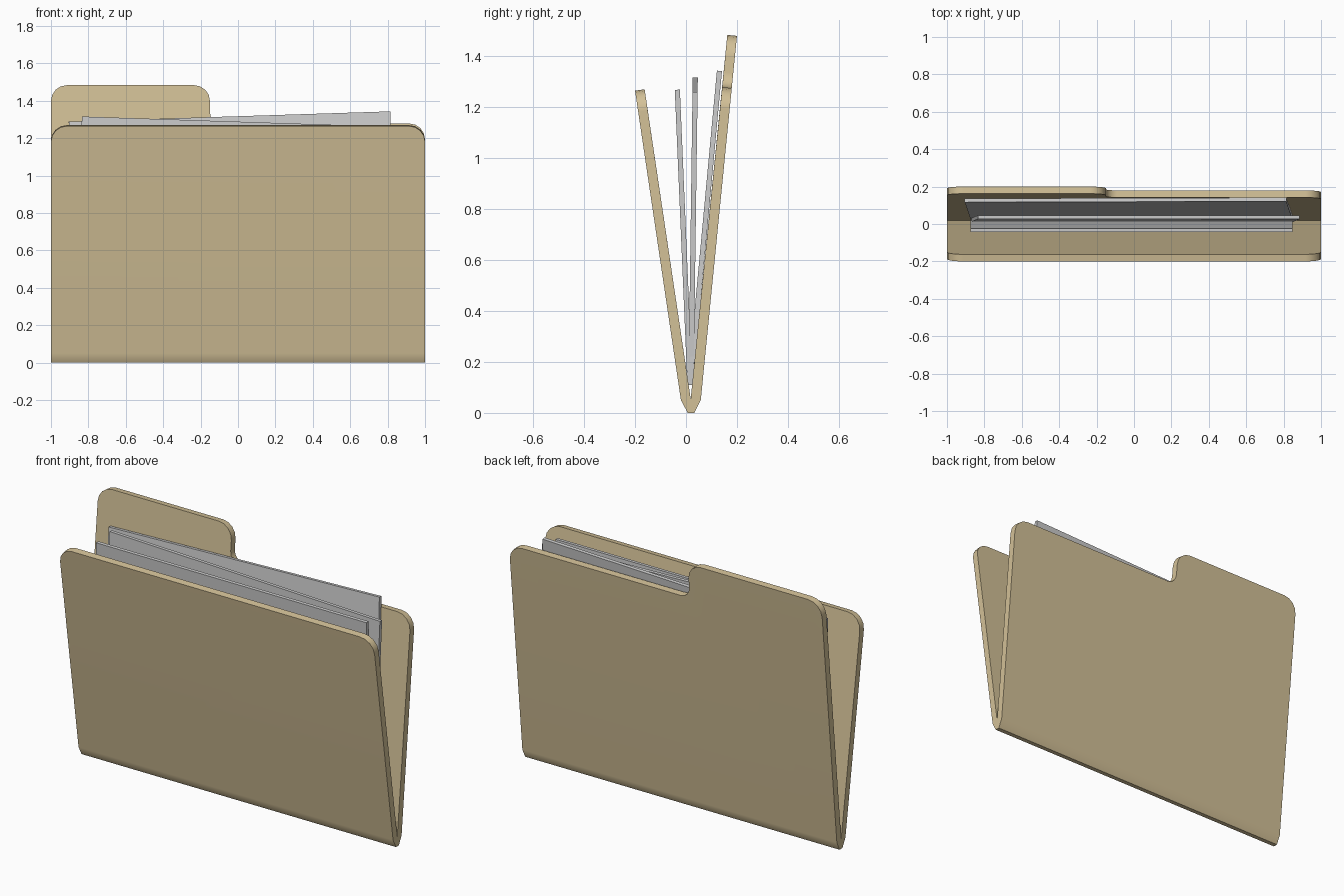
import bpy, bmesh, math
from mathutils import Vector, Matrix

if "Cube" in bpy.data.objects:
    bpy.data.objects.remove(bpy.data.objects["Cube"])

manila = bpy.data.materials.new("manila")
manila.diffuse_color = (0.65, 0.53, 0.31, 1)
manila.use_nodes = True
manila.node_tree.nodes["Principled BSDF"].inputs["Base Color"].default_value = manila.diffuse_color


def rounded(corners, segs=4):
    """Outline points from (x, s, radius) corners; radius 0 stays sharp."""
    pts, n = [], len(corners)
    for i, (x, s, r) in enumerate(corners):
        c = Vector((x, s))
        if r == 0:
            pts.append(c)
            continue
        u = (Vector(corners[i - 1][:2]) - c).normalized()
        v = (Vector(corners[(i + 1) % n][:2]) - c).normalized()
        centre = c + (u + v) * r
        for k in range(segs + 1):
            a = k / segs * math.pi / 2
            pts.append(centre - v * r * math.cos(a) - u * r * math.sin(a))
    return pts


def add_panel(bm, corners, base, lean, thick):
    """Slab rising from base along lean, left open along its bottom edge."""
    d = Vector((0, *lean)).normalized()
    nrm = Vector((0, d.z, -d.y)) * thick
    pts = rounded(corners)
    outer = [bm.verts.new(Vector((p.x, *base)) + d * p.y) for p in pts]
    inner = [bm.verts.new(v.co + nrm) for v in outer]
    bm.faces.new(outer)
    bm.faces.new(inner[::-1])
    for i in range(len(pts) - 1):
        bm.faces.new((outer[i], outer[i + 1], inner[i + 1], inner[i]))


bm = bmesh.new()
# front cover: outline starts bottom right, ends bottom left
add_panel(bm, [(1, 0, 0), (1, 1.228, .085), (-1, 1.228, .085), (-1, 0, 0)],
          (-.02, .05), (-.18, 1.215), .038)
# back cover with the raised index tab
add_panel(bm, [(1, 0, 0), (1, 1.231, .085), (-.15, 1.231, .06),
               (-.15, 1.437, .085), (-1, 1.437, .085), (-1, 0, 0)],
          (.058, .05), (.142, 1.43), -.038)
# folded spine joining the covers
profile = [(-.02, .05), (.007, 0), (.033, 0), (.058, .05), (.0185, .055)]
left, right = [[bm.verts.new((x, y, z)) for y, z in profile] for x in (-1, 1)]
bm.faces.new(left)
bm.faces.new(right)
for i in range(3):
    bm.faces.new((left[i], left[i + 1], right[i + 1], right[i]))
bmesh.ops.remove_doubles(bm, verts=bm.verts, dist=.004)
bmesh.ops.recalc_face_normals(bm, faces=bm.faces)
mesh = bpy.data.meshes.new("folder")
bm.to_mesh(mesh)
bm.free()
folder = bpy.data.objects.new("folder", mesh)
bpy.context.collection.objects.link(folder)
mesh.materials.append(manila)
bpy.context.view_layer.objects.active = folder
folder.select_set(True)
bpy.ops.object.shade_smooth_by_angle(angle=math.radians(45))
wn = folder.modifiers.new("flat_covers", "WEIGHTED_NORMAL")
wn.keep_sharp = True


def sheet(name, x, z, y_bottom, y_top, turn, width=1.72, height=1.15):
    """Thin paper stack leaning between the covers, turned in its own plane."""
    bpy.ops.mesh.primitive_cube_add(size=1)
    ob = bpy.context.object
    ob.name = name
    lean = math.atan2(y_top - y_bottom, height)
    ob.matrix_world = (Matrix.Translation((x, (y_bottom + y_top) / 2, z))
                       @ Matrix.Rotation(-lean, 4, 'X')
                       @ Matrix.Rotation(turn, 4, 'Y')
                       @ Matrix.Diagonal((width, .02, height, 1)))


# loose papers
sheet("front_paper", -.013, .694, .015, -.034, 0)
sheet("middle_paper", .006, .713, .02, .036, .033)
sheet("back_paper", -.027, .743, .022, .129, -.032)
